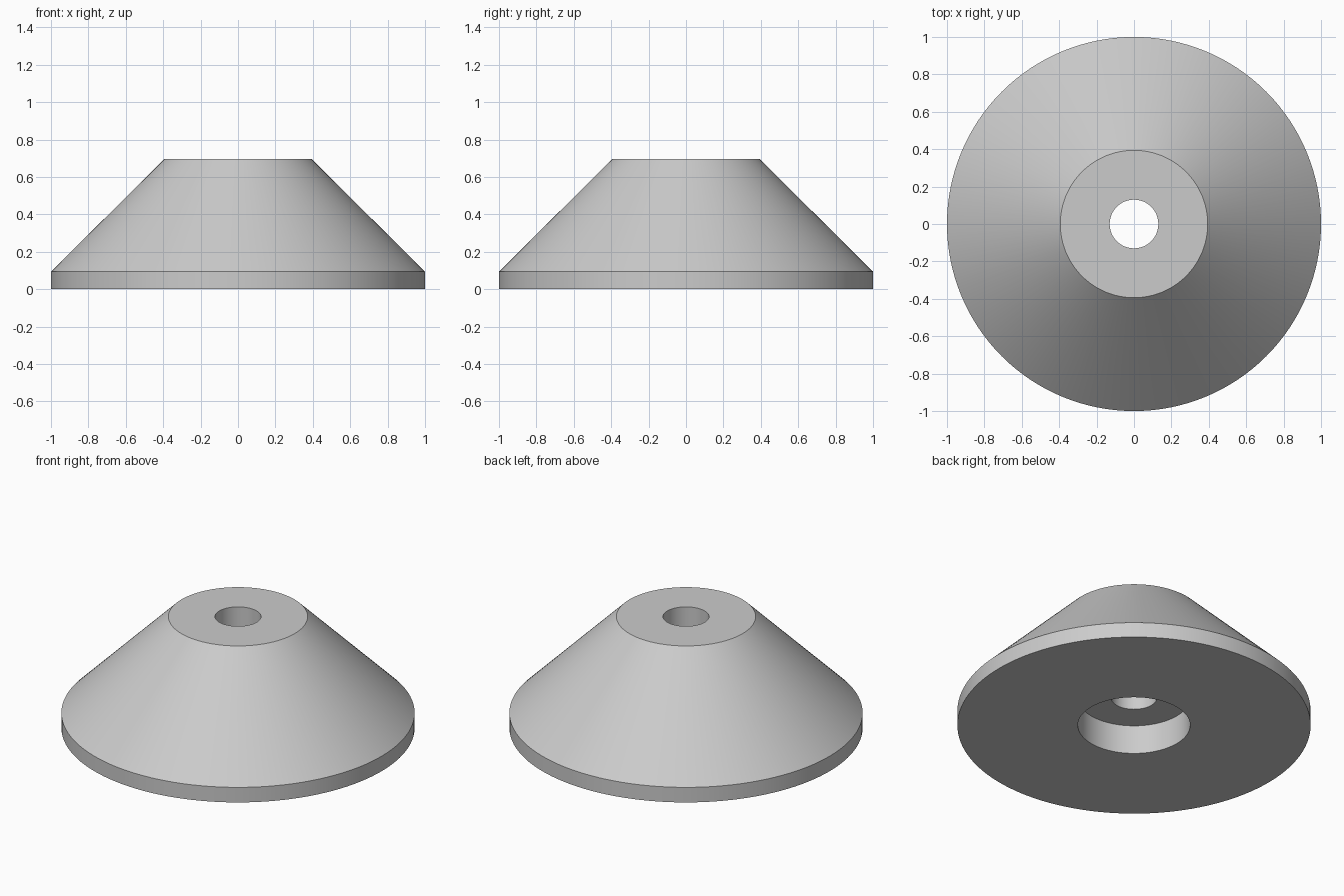
import bpy
import bmesh
from math import radians, tau
from mathutils import Matrix, Vector

cube = bpy.data.objects.get("Cube")
if cube:
    bpy.data.objects.remove(cube, do_unlink=True)

# Material
GREY = (0.6, 0.6, 0.6, 1)
grey = bpy.data.materials.new("light grey")
grey.use_nodes = True
grey.diffuse_color = GREY
grey.node_tree.nodes["Principled BSDF"].inputs["Base Color"].default_value = GREY

# Closed half section: counterbore, base, rim, cone, flat top, through hole
SECTION = [(0.318, 0), (1, 0), (1, 0.094), (0.394, 0.695),
           (0.13, 0.695), (0.13, 0.18), (0.318, 0.18)]
SIDES = 128


def lathe(name, section, sides, material):
    """Revolve a closed half section around z."""
    bm = bmesh.new()
    rings = []
    for i in range(sides):
        turn = Matrix.Rotation(tau * i / sides, 3, "Z")
        rings.append([bm.verts.new(turn @ Vector((r, 0, z))) for r, z in section])
    count = len(section)
    for i in range(sides):
        a, b = rings[i], rings[(i + 1) % sides]
        for j in range(count):
            k = (j + 1) % count
            bm.faces.new((a[j], b[j], b[k], a[k]))
    bmesh.ops.recalc_face_normals(bm, faces=bm.faces)
    mesh = bpy.data.meshes.new(name)
    bm.to_mesh(mesh)
    bm.free()
    mesh.materials.append(material)
    obj = bpy.data.objects.new(name, mesh)
    bpy.context.collection.objects.link(obj)
    return obj


# Conical foot with a stepped hole
foot = lathe("conical_foot", SECTION, SIDES, grey)
bpy.ops.object.select_all(action="DESELECT")
foot.select_set(True)
bpy.context.view_layer.objects.active = foot
bpy.ops.object.shade_smooth_by_angle(angle=radians(30))
